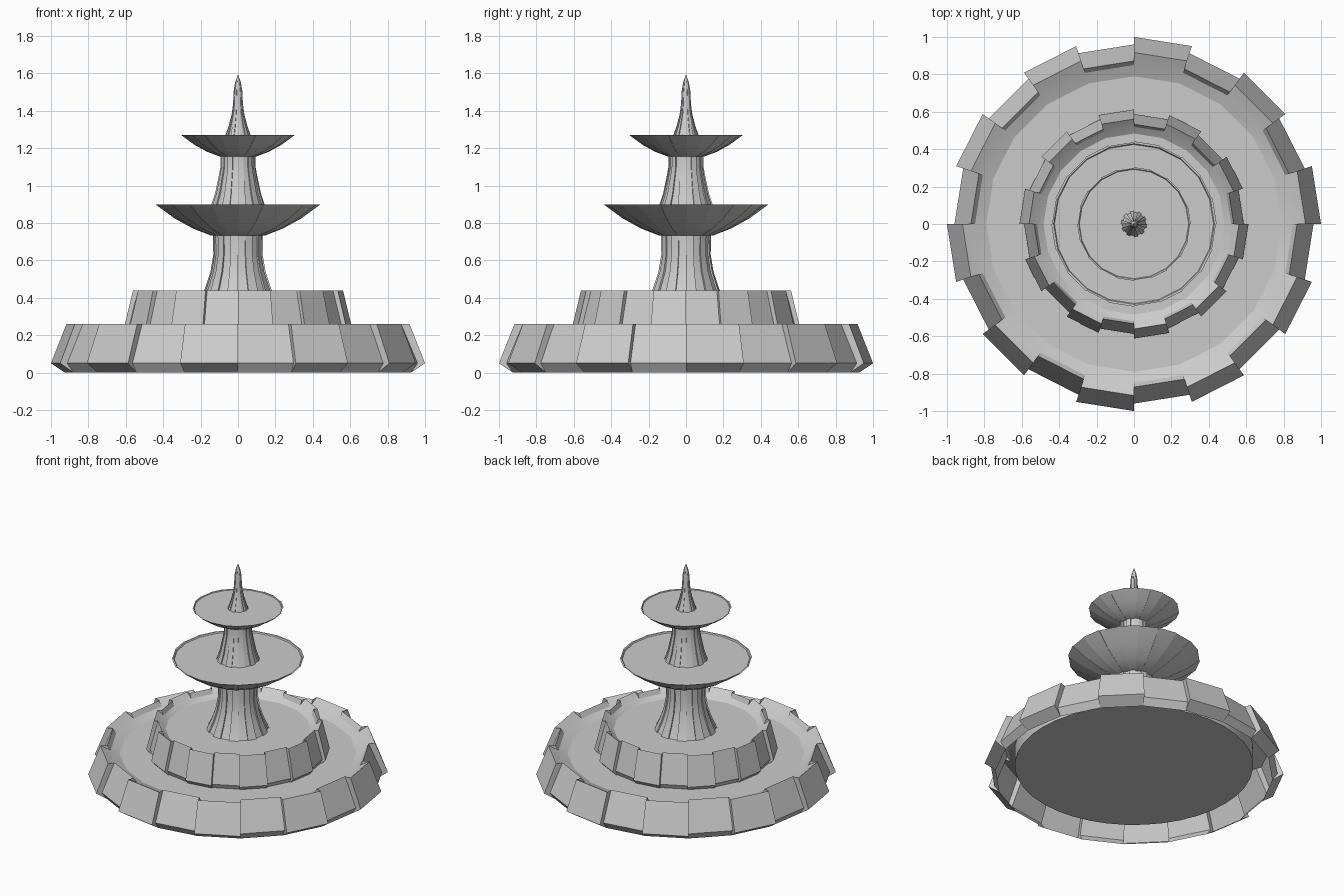
import bpy, bmesh
from math import cos, sin, tau

if "Cube" in bpy.data.objects:
    bpy.data.objects.remove(bpy.data.objects["Cube"])

N = 20  # facets around every tier


def stepped_lathe(name, profile, parity):
    """Lathe whose facets alternate between two radii.
    profile rows: (raised r, raised z, recessed r, recessed z); short rows (r, z) are shared."""
    bm = bmesh.new()
    cols = []
    for k in range(N):
        raised = k % 2 == parity
        for a in (k * tau / N, (k + 1) * tau / N):
            col = []
            for p in profile:
                r, z = p[:2] if raised or len(p) == 2 else p[2:]
                col.append(bm.verts.new((r * cos(a), r * sin(a), z)))
            cols.append(col)
    # facet walls and the radial steps between them
    for i, c in enumerate(cols):
        d = cols[(i + 1) % len(cols)]
        for j in range(len(profile) - 1):
            bm.faces.new((c[j], d[j], d[j + 1], c[j + 1]))
    bmesh.ops.remove_doubles(bm, verts=bm.verts[:], dist=0.0005)
    bmesh.ops.dissolve_degenerate(bm, edges=bm.edges[:], dist=0.0005)
    bmesh.ops.recalc_face_normals(bm, faces=bm.faces[:])
    me = bpy.data.meshes.new(name)
    bm.to_mesh(me)
    bm.free()
    ob = bpy.data.objects.new(name, me)
    bpy.context.collection.objects.link(ob)
    shade(ob)


def shade(ob):
    bpy.ops.object.select_all(action='DESELECT')
    bpy.context.view_layer.objects.active = ob
    ob.select_set(True)
    bpy.ops.object.shade_smooth_by_angle(angle=0.52)


def row(r, z, s):
    """Profile row with the recessed facets set back by s."""
    return (r, z, r - s, z)


def basin(name, s, z, parity):
    """Ring of stone blocks, open underneath, around a drum of water."""
    stepped_lathe(name + "_blocks", [
        (0.925 * s, z), row(s, z + 0.05, 0.04 * s), row(0.917 * s, z + 0.26, 0.045 * s),
        (0.85 * s, z + 0.225), (0.79 * s, z + 0.20)], parity)
    bpy.ops.mesh.primitive_cylinder_add(vertices=40, radius=0.795 * s, depth=0.125,
                                        location=(0, 0, z + 0.1375))
    pool = bpy.context.object
    pool.name = name + "_pool"
    shade(pool)


def bowl(name, s, z, parity):
    """Shallow flared dish filled with water."""
    stepped_lathe(name, [
        (0.10 * s, z), row(0.145 * s, z + 0.003, 0.004), row(0.24 * s, z + 0.04 * s, 0.004),
        row(0.34 * s, z + 0.095 * s, 0.004), row(0.442 * s, z + 0.17 * s, 0.004),
        (0.43 * s, z + 0.17 * s), (0.425 * s, z + 0.162 * s), (0, z + 0.162 * s)], parity)


# Two stone basins, the upper one smaller with staggered blocks
basin("outer_basin", 1.0, 0.0, 0)
basin("inner_basin", 0.612, 0.18, 1)

# Lower pedestal and bowl
stepped_lathe("lower_pedestal", [
    row(0.208, 0.38, 0.01), row(0.177, 0.45, 0.01), row(0.147, 0.54, 0.01),
    row(0.132, 0.63, 0.008), row(0.134, 0.735, 0.008)], 0)
bowl("lower_bowl", 1.0, 0.73, 0)

# Upper pedestal and bowl
stepped_lathe("upper_pedestal", [
    row(0.145, 0.89, 0.008), row(0.122, 0.96, 0.008), row(0.103, 1.05, 0.006),
    row(0.094, 1.10, 0.006), row(0.094, 1.16, 0.006)], 1)
bowl("upper_bowl", 0.687, 1.153, 0)

# Finial spout
stepped_lathe("finial", [
    row(0.07, 1.262, 0.007), row(0.05, 1.32, 0.005), row(0.034, 1.38, 0.004),
    row(0.026, 1.44, 0.003), row(0.024, 1.50, 0.003), row(0.016, 1.55, 0.002), (0, 1.595)], 1)
